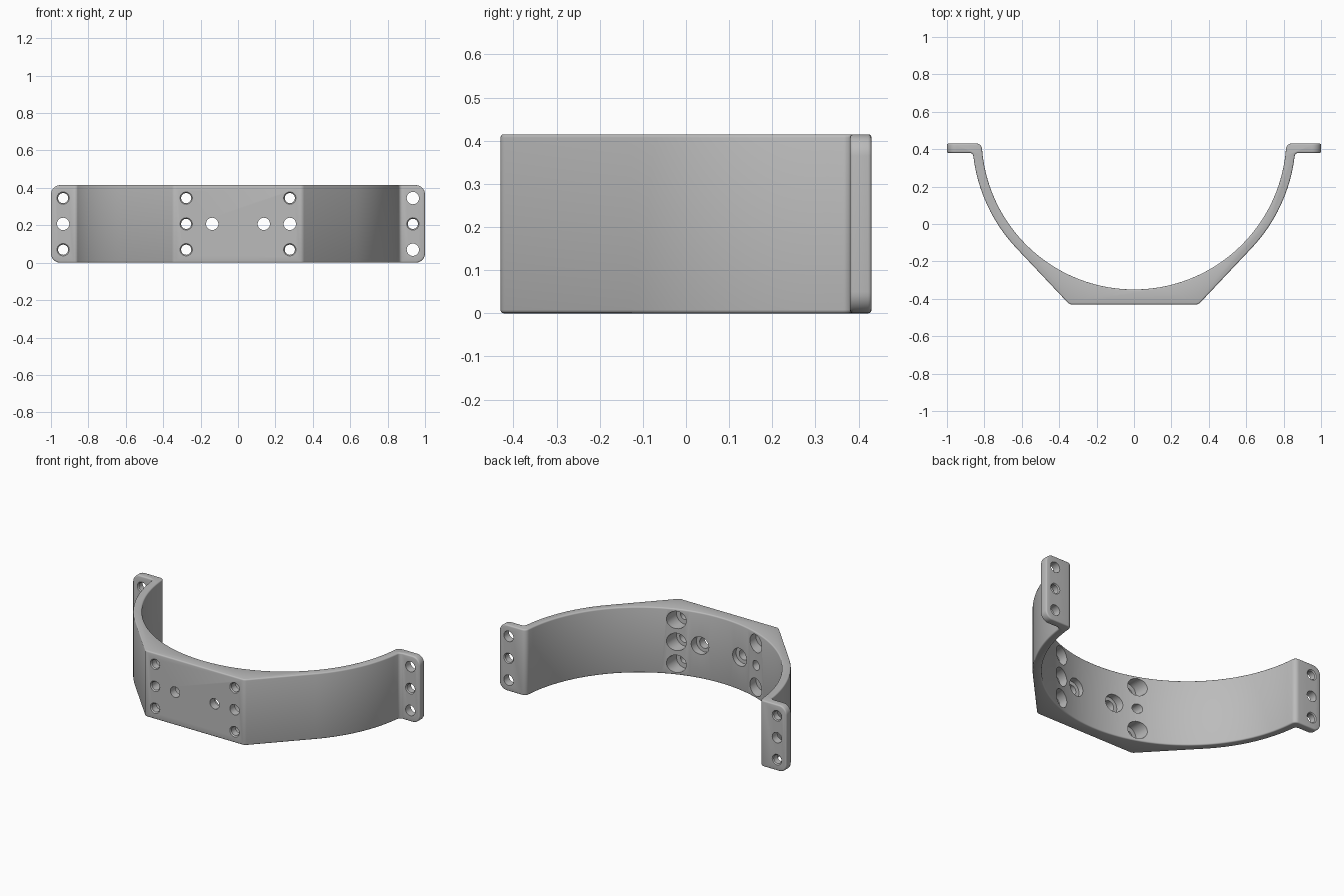
import bpy, bmesh
from math import sin, cos, tan, atan2, sqrt, radians, degrees, pi

cube = bpy.data.objects.get("Cube")
if cube:
    bpy.data.objects.remove(cube, do_unlink=True)

HEIGHT = 0.415
FRONT, BACK, FLANGE_Y = -0.43, 0.43, 0.38   # plate face, flange back and front
CY, R_OUT, R_IN = 0.465, 0.865, 0.815       # shared centre of the two arcs
EDGE, FLAT = 0.345, 0.03                    # plate corner and its rounding


def arc(cx, cy, r, start, end, n):
    angles = [radians(start + (end - start) * i / n) for i in range(n + 1)]
    return [(cx + r * cos(a), cy + r * sin(a)) for a in angles]


def make_object(name, bm):
    bmesh.ops.recalc_face_normals(bm, faces=bm.faces)
    mesh = bpy.data.meshes.new(name)
    bm.to_mesh(mesh)
    bm.free()
    obj = bpy.data.objects.new(name, mesh)
    bpy.context.collection.objects.link(obj)
    return obj


# Half of the strap outline: plate corner, outer arc, flange, inner arc
slant = -43.3
shift = FLAT * tan(radians(90 + slant) / 2)
half = arc(EDGE - shift, FRONT + FLAT, FLAT, -90, slant, 4)
fy = FLANGE_Y - 0.02
fx = sqrt((R_OUT + 0.02) ** 2 - (CY - fy) ** 2)
f_ang = degrees(atan2(fy - CY, fx))
half += arc(0, CY, R_OUT, slant, f_ang, 16)
half += arc(fx, fy, 0.02, 180 + f_ang, 90, 6)[1:]
half += [(1, FLANGE_Y), (1, BACK)]
gy = BACK - 0.03
gx = sqrt((R_IN + 0.03) ** 2 - (CY - gy) ** 2)
g_ang = degrees(atan2(gy - CY, gx))
half += arc(gx, gy, 0.03, 90, 180 + g_ang, 6)
half += arc(0, CY, R_IN, g_ang, -90, 36)[1:]
outline = half + [(-x, y) for x, y in reversed(half[:-1])]

# Strap body, extruded upwards, with rounded flange ends
bm = bmesh.new()
base = bm.faces.new([bm.verts.new((x, y, 0)) for x, y in outline])
top = bmesh.ops.extrude_face_region(bm, geom=[base])["geom"]
bmesh.ops.translate(bm, vec=(0, 0, HEIGHT),
                    verts=[v for v in top if isinstance(v, bmesh.types.BMVert)])
ends = [e for e in bm.edges
        if all(abs(v.co.x) > 0.999 for v in e.verts)
        and abs(e.verts[0].co.z - e.verts[1].co.z) < 0.001]
bmesh.ops.bevel(bm, geom=ends, offset=0.05, segments=8, profile=0.5,
                affect='EDGES')
bracket = make_object("strap_bracket", bm)

# Hole cutters, each turned about an axis along y
holes = bmesh.new()


def add_hole(x, z, profile, n=32):
    rings = []
    for y, r in profile:
        rings.append([holes.verts.new((x + r * cos(2 * pi * i / n), y,
                                       z + r * sin(2 * pi * i / n)))
                      for i in range(n)])
    for a, b in zip(rings, rings[1:]):
        for i in range(n):
            j = (i + 1) % n
            holes.faces.new((a[i], a[j], b[j], b[i]))
    holes.faces.new(rings[0])
    holes.faces.new(rings[-1])


WIDE, NARROW, BORE = 0.033, 0.027, 0.055
FLOOR = -0.38


def plate_hole(x, z, r, bore):
    profile = [(-0.5, WIDE), (FRONT, WIDE), (FRONT + 0.007, r), (FLOOR, r),
               (FLOOR + 0.001, bore), (-0.15, bore)]
    add_hole(x, z, profile)


def flange_hole(x, z, r):
    add_hole(x, z, [(0.3, WIDE), (FLANGE_Y, WIDE), (FLANGE_Y + 0.006, r),
                    (BACK - 0.006, r), (BACK, WIDE), (0.5, WIDE)])


mid = HEIGHT / 2
for row in (-1, 0, 1):
    z = mid + row * 0.138
    flange_hole(-0.935, z, NARROW if row else WIDE)
    flange_hole(0.935, z, WIDE if row else NARROW)
    plate_hole(-0.277, z, NARROW, BORE if row else 0.03)
    plate_hole(0.277, z, NARROW if row else WIDE, BORE)
for side in (-1, 1):
    plate_hole(side * 0.138, mid, WIDE, BORE)
cutter = make_object("hole_cutter", holes)
cutter.hide_render = True

# Softened edges, then the holes
bevel = bracket.modifiers.new("edges", 'BEVEL')
bevel.width = 0.008
bevel.segments = 3
bevel.limit_method = 'ANGLE'
bevel.angle_limit = radians(40)
cut = bracket.modifiers.new("holes", 'BOOLEAN')
cut.operation = 'DIFFERENCE'
cut.solver = 'EXACT'
cut.object = cutter

bpy.ops.object.select_all(action='DESELECT')
bracket.select_set(True)
bpy.context.view_layer.objects.active = bracket
for name in ("edges", "holes"):
    bpy.ops.object.modifier_apply(modifier=name)
bpy.data.objects.remove(cutter, do_unlink=True)

# Plain grey finish
grey = bpy.data.materials.new("plain_grey")
grey.use_nodes = True
colour = (0.5, 0.5, 0.5, 1)
grey.diffuse_color = colour
grey.node_tree.nodes["Principled BSDF"].inputs["Base Color"].default_value = colour
bracket.data.materials.clear()
bracket.data.materials.append(grey)
for face in bracket.data.polygons:
    face.material_index = 0
bpy.ops.object.shade_smooth_by_angle(angle=radians(35))
